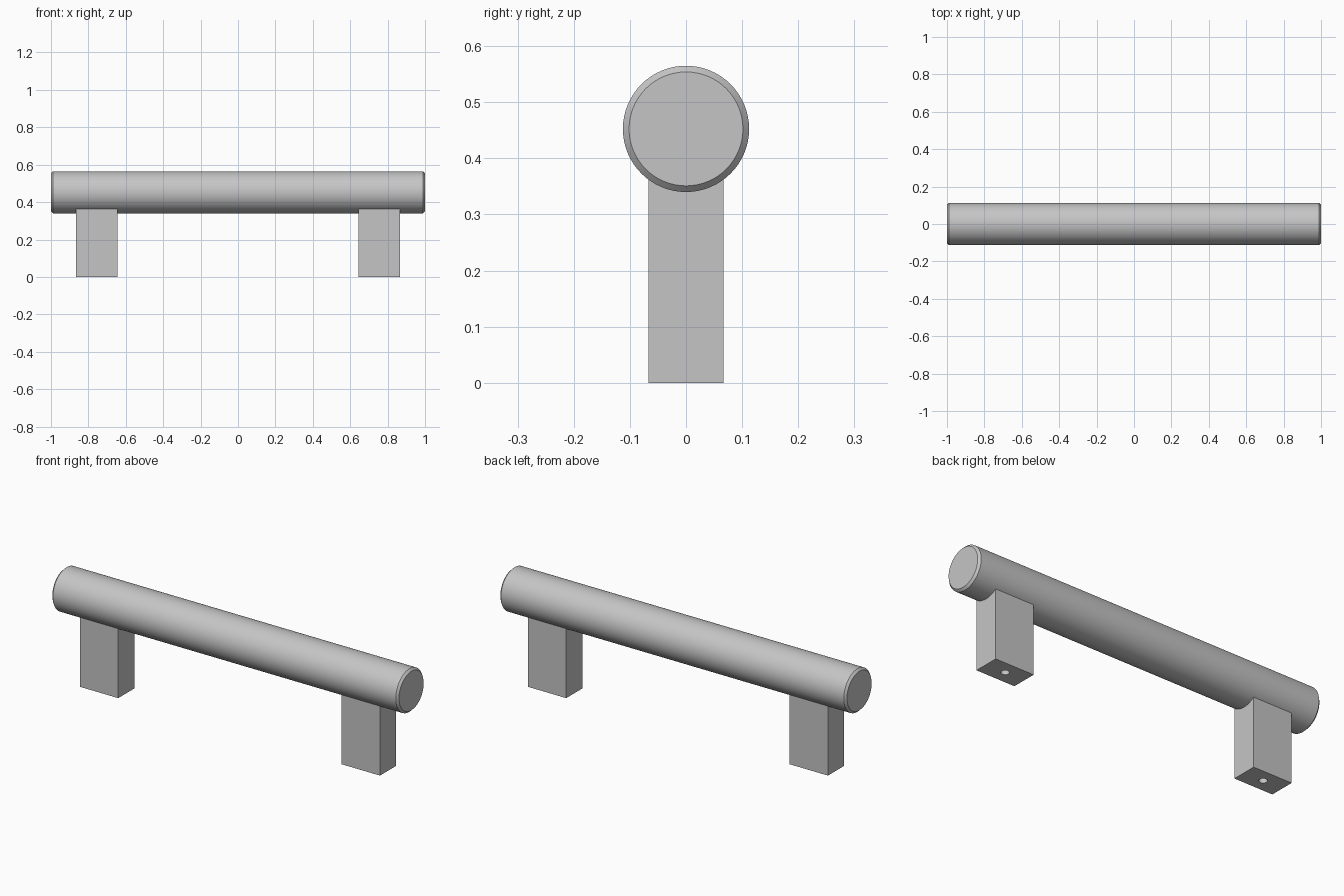
import bpy, bmesh, math
from mathutils import Matrix

if "Cube" in bpy.data.objects:
    bpy.data.objects.remove(bpy.data.objects["Cube"])

BAR_R, BAR_Z, CHAMFER = 0.1125, 0.4525, 0.011
LEG_X, LEG_W, LEG_D = 0.755, 0.222, 0.134
HOLE_R, HOLE_DEPTH = 0.02, 0.2

metal = bpy.data.materials.new("satin grey metal")
metal.diffuse_color = (0.56, 0.56, 0.56, 1)
metal.use_nodes = True
metal.node_tree.nodes["Principled BSDF"].inputs["Base Color"].default_value = metal.diffuse_color


def make_object(name, bm):
    bmesh.ops.recalc_face_normals(bm, faces=bm.faces)
    mesh = bpy.data.meshes.new(name)
    bm.to_mesh(mesh)
    bm.free()
    mesh.materials.append(metal)
    obj = bpy.data.objects.new(name, mesh)
    bpy.context.collection.objects.link(obj)
    return obj


def smooth(obj):
    bpy.ops.object.select_all(action='DESELECT')
    obj.select_set(True)
    bpy.context.view_layer.objects.active = obj
    bpy.ops.object.shade_smooth_by_angle(angle=math.radians(30))


# Round grip bar along x, with a chamfer around each end cap
bm = bmesh.new()
bmesh.ops.create_cone(bm, cap_ends=True, segments=64, radius1=BAR_R, radius2=BAR_R, depth=2,
                      matrix=Matrix.Translation((0, 0, BAR_Z)) @ Matrix.Rotation(math.pi / 2, 4, 'Y'))
rims = [e for e in bm.edges if abs(e.verts[0].co.x - e.verts[1].co.x) < 0.01]
bmesh.ops.bevel(bm, geom=rims, offset=CHAMFER, segments=1, affect='EDGES')
smooth(make_object("grip_bar", bm))


# Rectangular legs, saddled on top to fit the bar, with a screw hole underneath
def leg(name, x):
    half = LEG_D / 2
    profile = [(-half, 0), (half, 0)]
    for i in range(13):
        y = half - LEG_D * i / 12
        profile.append((y, BAR_Z - math.sqrt((BAR_R - 0.001) ** 2 - y * y)))
    bm = bmesh.new()
    side = bm.faces.new([bm.verts.new((x - LEG_W / 2, y, z)) for y, z in profile])
    ext = bmesh.ops.extrude_face_region(bm, geom=[side])
    moved = [g for g in ext["geom"] if isinstance(g, bmesh.types.BMVert)]
    bmesh.ops.translate(bm, verts=moved, vec=(LEG_W, 0, 0))
    obj = make_object(name, bm)

    bm = bmesh.new()
    bmesh.ops.create_cone(bm, cap_ends=True, segments=24, radius1=HOLE_R, radius2=HOLE_R,
                          depth=HOLE_DEPTH * 2, matrix=Matrix.Translation((x, 0, 0)))
    cutter = make_object(name + "_hole_cutter", bm)
    cutter.hide_render = True
    cutter.hide_viewport = True
    cut = obj.modifiers.new("screw hole", 'BOOLEAN')
    cut.operation = 'DIFFERENCE'
    cut.solver = 'EXACT'
    cut.object = cutter


leg("left_leg", -LEG_X)
leg("right_leg", LEG_X)
